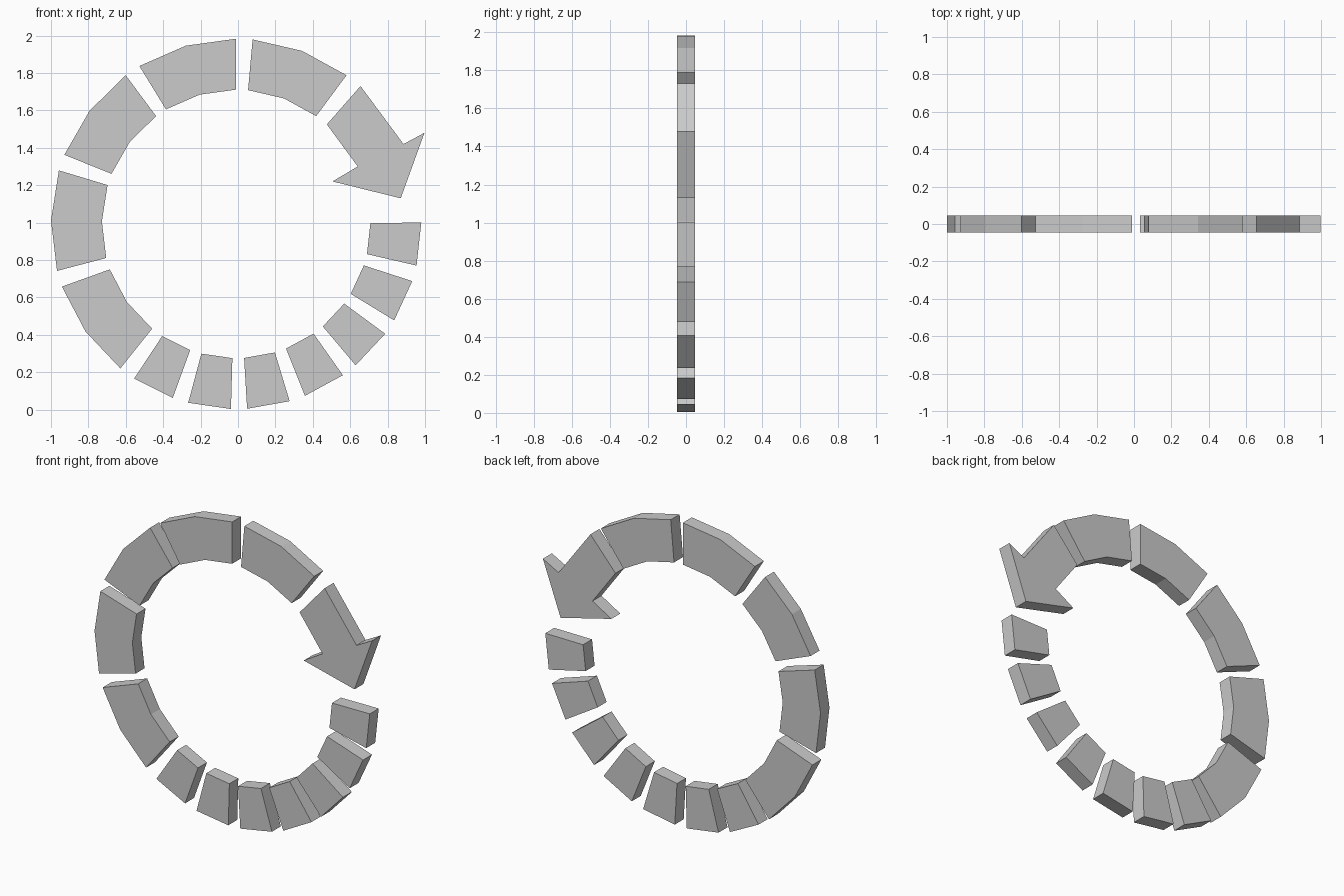
import bpy, bmesh
from math import radians, sin, cos

if "Cube" in bpy.data.objects:
    bpy.data.objects.remove(bpy.data.objects["Cube"])

CX, CZ = -0.01, 0.993      # ring centre
R_OUT, R_IN = 0.99, 0.718  # ring radii
HALF = 0.046               # half thickness


def plate(name, outline):
    """Extrude an x/z outline through the ring's thickness."""
    bm = bmesh.new()
    face = bm.faces.new([bm.verts.new((x, -HALF, z)) for x, z in outline])
    ext = bmesh.ops.extrude_face_region(bm, geom=[face])
    verts = [v for v in ext["geom"] if isinstance(v, bmesh.types.BMVert)]
    bmesh.ops.translate(bm, verts=verts, vec=(0, 2 * HALF, 0))
    bmesh.ops.recalc_face_normals(bm, faces=bm.faces)
    mesh = bpy.data.meshes.new(name)
    bm.to_mesh(mesh)
    bm.free()
    obj = bpy.data.objects.new(name, mesh)
    bpy.context.collection.objects.link(obj)
    return obj


def ring_block(name, start, span, steps):
    """Faceted block covering part of the ring."""
    angles = [radians(start + span * i / steps) for i in range(steps + 1)]
    arc = lambda r, seq: [(CX + r * cos(a), CZ + r * sin(a)) for a in seq]
    return plate(name, arc(R_OUT, angles) + arc(R_IN, reversed(angles)))


# Long dashes, from the arrow round to the lower left
for i in range(5):
    ring_block(f"long_dash_{i + 1}", 53.4 + 36.6 * i, 31.5, 2)

# Short dashes, from the right round the bottom
for i in range(7):
    ring_block(f"short_dash_{i + 1}", 0.4 - 18.4 * i, -13.4, 1)

# Arrow that closes the ring
plate("arrow", [(0.655, 1.73), (0.885, 1.42), (0.997, 1.48), (0.87, 1.13),
                (0.505, 1.22), (0.64, 1.30), (0.475, 1.525)])
